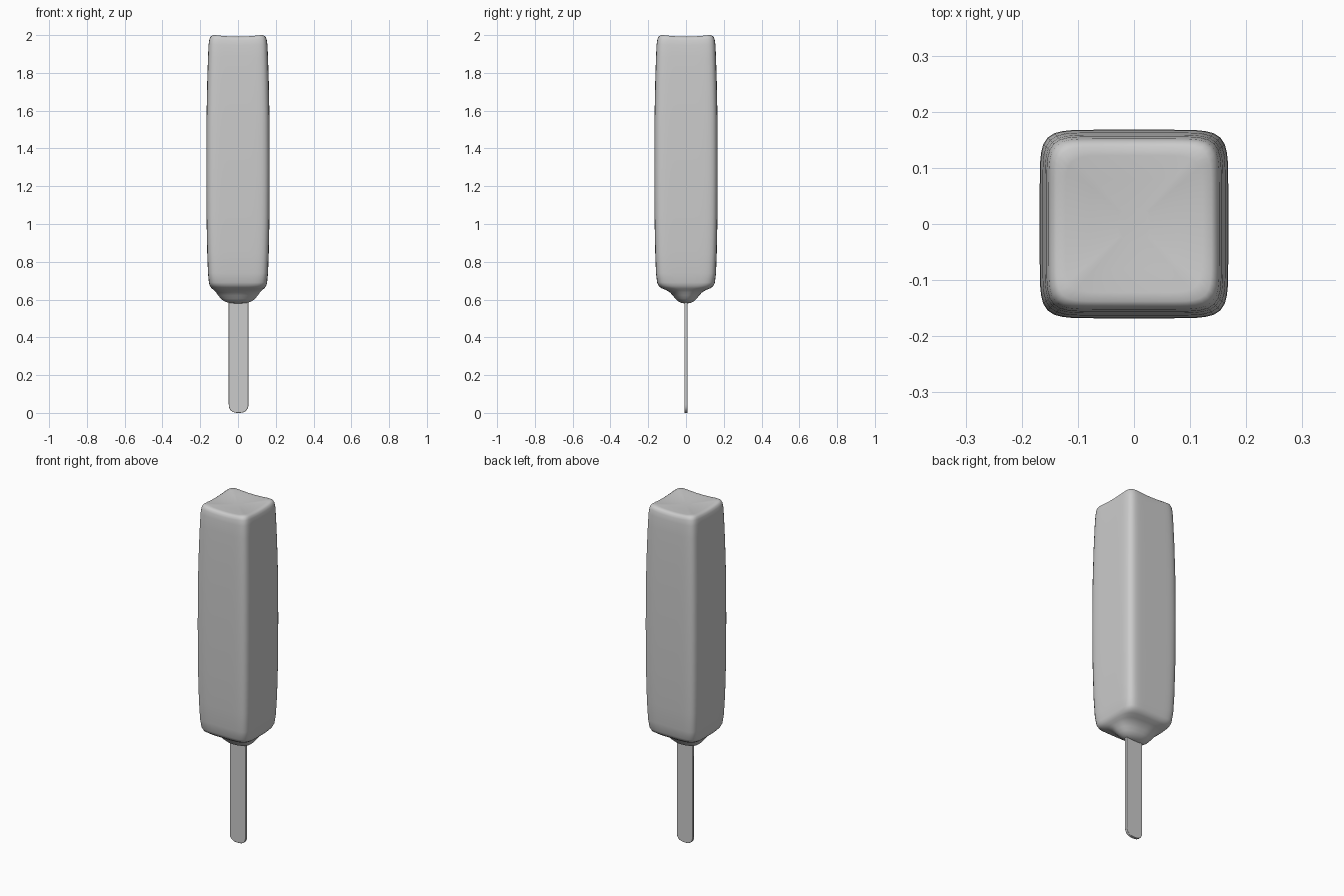
import bpy, bmesh, math

if "Cube" in bpy.data.objects:
    bpy.data.objects.remove(bpy.data.objects["Cube"])

SEG = 96

# Lofted bar: (z, half width x, half depth y, superellipse exponent, top dip)
RINGS = [
    (0.580, 0.025, 0.012, 2.0, 0), (0.583, 0.050, 0.026, 2.0, 0),
    (0.592, 0.075, 0.044, 2.1, 0), (0.605, 0.091, 0.057, 2.2, 0),
    (0.622, 0.105, 0.070, 2.4, 0), (0.638, 0.116, 0.085, 2.8, 0),
    (0.650, 0.128, 0.105, 3.5, 0), (0.660, 0.140, 0.130, 4.5, 0),
    (0.672, 0.149, 0.145, 6.0, 0), (0.690, 0.154, 0.153, 7.0, 0),
    (0.740, 0.159, 0.159, 7.5, 0), (0.850, 0.163, 0.163, 8.0, 0),
    (1.050, 0.167, 0.167, 8.0, 0), (1.300, 0.168, 0.168, 8.0, 0),
    (1.550, 0.167, 0.167, 8.0, 0), (1.750, 0.163, 0.163, 8.0, 0),
    (1.880, 0.159, 0.159, 8.0, 0.1), (1.950, 0.156, 0.156, 8.0, 0.5),
    (1.980, 0.152, 0.152, 8.0, 1), (1.993, 0.147, 0.147, 8.0, 1),
    (2.000, 0.138, 0.138, 8.0, 1), (2.000, 0.122, 0.122, 7.0, 1),
    (1.998, 0.080, 0.080, 5.0, 1), (1.996, 0.030, 0.030, 3.0, 1),
]


def finish(bm, name, angle):
    bmesh.ops.recalc_face_normals(bm, faces=bm.faces)
    mesh = bpy.data.meshes.new(name)
    bm.to_mesh(mesh)
    bm.free()
    ob = bpy.data.objects.new(name, mesh)
    bpy.context.collection.objects.link(ob)
    bpy.ops.object.select_all(action='DESELECT')
    ob.select_set(True)
    bpy.context.view_layer.objects.active = ob
    bpy.ops.object.shade_smooth_by_angle(angle=math.radians(angle))
    return ob


# Ice bar with softly sunken top and oval swelling around the stick
bm = bmesh.new()
loops = []
for z, hx, hy, n, dip in RINGS:
    loop = []
    for i in range(SEG):
        a = 2 * math.pi * i / SEG
        c, s = math.cos(a), math.sin(a)
        r = (abs(c) ** n + abs(s) ** n) ** (-1 / n)
        x, y = hx * r * c, hy * r * s
        corner = min(1, min(abs(x), abs(y)) / 0.12)
        loop.append(bm.verts.new((x, y, z - 0.008 * dip * (1 - corner ** 2))))
    loops.append(loop)
for lo, hi in zip(loops, loops[1:]):
    for i in range(SEG):
        j = (i + 1) % SEG
        bm.faces.new((lo[i], lo[j], hi[j], hi[i]))
bm.faces.new(loops[0])
bm.faces.new(loops[-1])
finish(bm, "ice_bar", 60)

# Flat wooden stick with a rounded lower end
bm = bmesh.new()
hw, rad, cx, thick = 0.052, 0.046, 0.003, 0.016
outline = [(cx + hw, 0.66), (cx - hw, 0.66)]
for i in range(17):
    a = math.pi + math.pi * i / 16
    c, s = math.cos(a), math.sin(a)
    outline.append((cx + hw * math.copysign(abs(c) ** 0.8, c),
                    rad - rad * abs(s) ** 0.8))
face = bm.faces.new([bm.verts.new((x, -thick / 2, z)) for x, z in outline])
ext = bmesh.ops.extrude_face_region(bm, geom=[face], use_keep_orig=True)
bmesh.ops.translate(bm, vec=(0, thick, 0),
                    verts=[v for v in ext["geom"] if isinstance(v, bmesh.types.BMVert)])
stick = finish(bm, "stick", 40)
bevel = stick.modifiers.new("soft_edges", 'BEVEL')
bevel.width = 0.002
bevel.segments = 2
